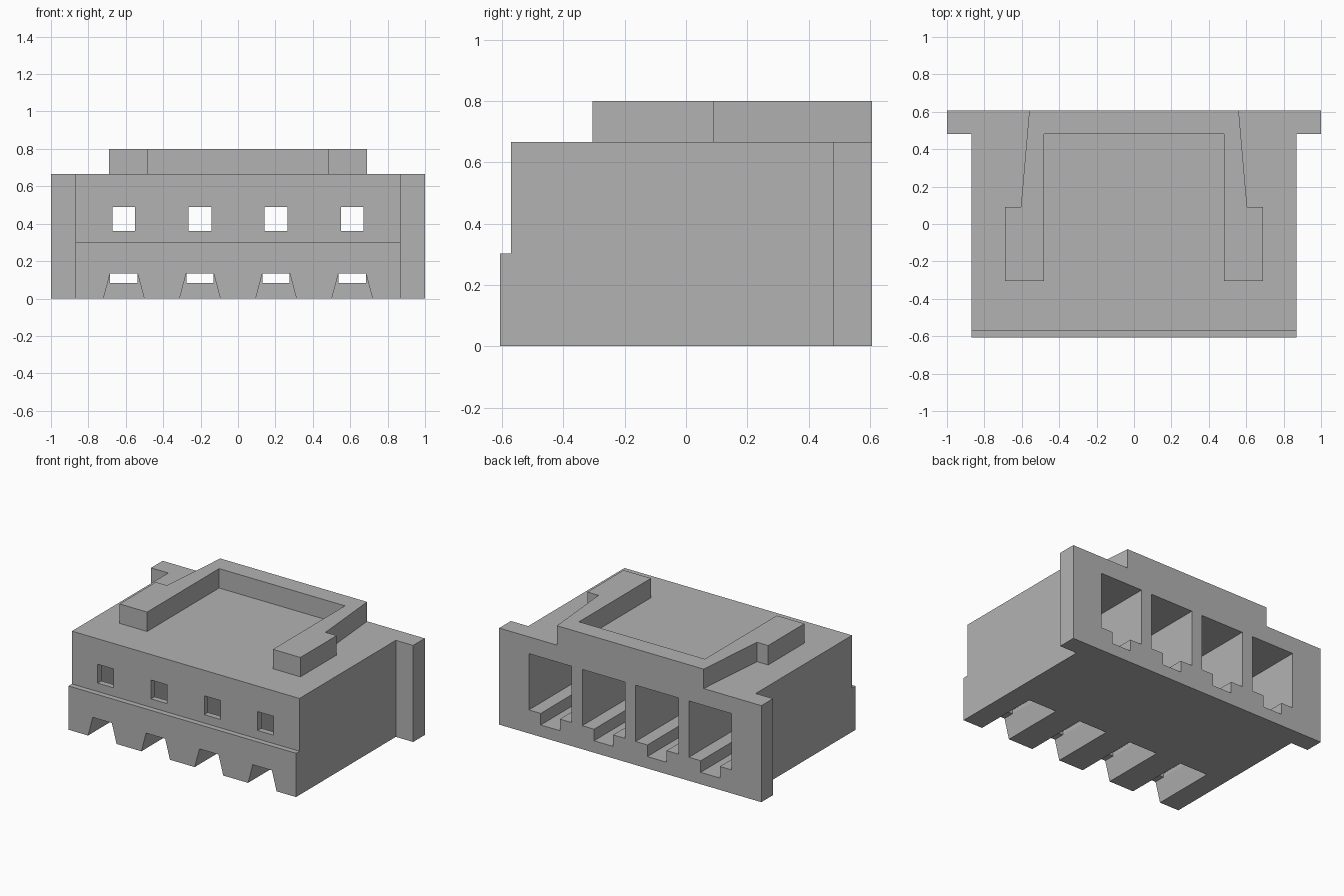
import bpy
import bmesh

cube = bpy.data.objects.get("Cube")
if cube:
    bpy.data.objects.remove(cube, do_unlink=True)

grey = bpy.data.materials.new("plain grey plastic")
grey.use_nodes = True
colour = (0.45, 0.45, 0.45, 1)
grey.diffuse_color = colour
grey.node_tree.nodes["Principled BSDF"].inputs["Base Color"].default_value = colour


def prism(name, outline, axis, low, high):
    """Extrude a 2D outline along one axis, between two heights."""
    def place(p, t):
        return {"x": (t, *p), "y": (p[0], t, p[1]), "z": (*p, t)}[axis]

    bm = bmesh.new()
    ends = [[bm.verts.new(place(p, t)) for p in outline] for t in (low, high)]
    bm.faces.new(ends[0])
    bm.faces.new(ends[1])
    n = len(outline)
    for i in range(n):
        j = (i + 1) % n
        bm.faces.new((ends[0][i], ends[0][j], ends[1][j], ends[1][i]))
    bmesh.ops.recalc_face_normals(bm, faces=bm.faces)
    mesh = bpy.data.meshes.new(name)
    bm.to_mesh(mesh)
    bm.free()
    mesh.materials.append(grey)
    obj = bpy.data.objects.new(name, mesh)
    bpy.context.collection.objects.link(obj)
    return obj


def box(name, x, y, z):
    corners = [(x[0], z[0]), (x[1], z[0]), (x[1], z[1]), (x[0], z[1])]
    return prism(name, corners, "y", *y)


def combine(target, tool, operation):
    """Apply a boolean and discard the helper solid."""
    tool.hide_render = True
    mod = target.modifiers.new(operation.lower(), "BOOLEAN")
    mod.operation = operation
    mod.solver = "EXACT"
    mod.object = tool
    bpy.context.view_layer.objects.active = target
    bpy.ops.object.modifier_apply(modifier=mod.name)
    bpy.data.objects.remove(tool, do_unlink=True)


BACK, TOP = 0.607, 0.666

# Stepped main body, back flange and raised latch rail
side = [(-BACK, 0), (BACK, 0), (BACK, TOP), (-0.57, TOP), (-0.57, 0.302), (-BACK, 0.302)]
housing = prism("connector_housing", side, "x", -0.868, 0.868)
combine(housing, box("back_flange", (-1, 1), (0.48, BACK), (0, TOP)), "UNION")

half = [(0.56, BACK), (0.605, 0.09), (0.69, 0.09), (0.69, -0.305), (0.48, -0.305), (0.48, 0.48)]
rail = half + [(-x, y) for x, y in reversed(half)]
combine(housing, prism("latch_rail", rail, "z", TOP - 0.05, 0.8), "UNION")

# Four contact cavities, each with a keyway, a window and a flared lower slot
for i in range(4):
    c = (i - 1.5) * 0.407
    cutters = [
        box("pocket", (c - 0.163, c + 0.163), (-0.53, 0.8), (0.162, 0.55)),
        box("keyway", (c - 0.073, c + 0.073), (-0.53, 0.8), (0.082, 0.25)),
        box("window", (c - 0.061, c + 0.061), (-0.8, -0.4), (0.36, 0.49)),
    ]
    flare = [(c - 0.122, -0.05), (c + 0.122, -0.05), (c + 0.073, 0.135), (c - 0.073, 0.135)]
    cutters.append(prism("slot", flare, "y", -0.8, -0.155))
    for cutter in cutters:
        combine(housing, cutter, "DIFFERENCE")
